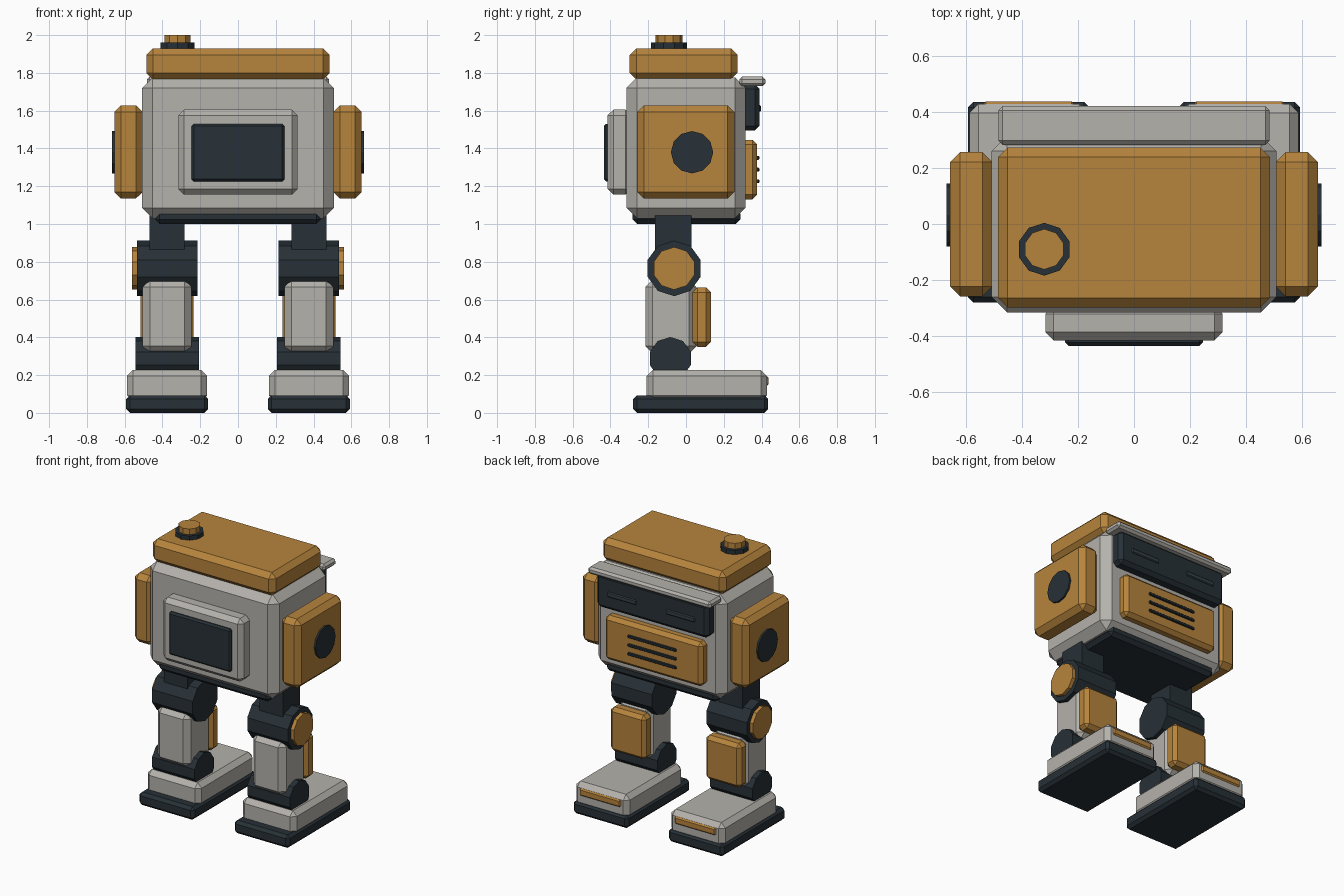
import bpy, bmesh
from math import pi
from mathutils import Matrix, Vector

if "Cube" in bpy.data.objects:
    bpy.data.objects.remove(bpy.data.objects["Cube"])


def material(name, rgb):
    m = bpy.data.materials.new(name)
    m.diffuse_color = (*rgb, 1)
    m.use_nodes = True
    m.node_tree.nodes["Principled BSDF"].inputs["Base Color"].default_value = m.diffuse_color
    return m


ORANGE = material("orange_paint", (0.47, 0.23, 0.045))
DARK = material("dark_metal", (0.02, 0.03, 0.038))
GREY = material("pale_metal", (0.46, 0.445, 0.41))
SLIT = material("eye_glass", (0.035, 0.05, 0.065))


def finish(name, bm, mat):
    mesh = bpy.data.meshes.new(name)
    bm.to_mesh(mesh)
    bm.free()
    mesh.materials.append(mat)
    ob = bpy.data.objects.new(name, mesh)
    bpy.context.collection.objects.link(ob)
    return ob


def box(name, x, y, z, mat, bevel=0.0):
    """Box from (min, max) ranges with a one-step chamfer."""
    bm = bmesh.new()
    size = Vector([r[1] - r[0] for r in (x, y, z)])
    mid = Vector([(r[1] + r[0]) / 2 for r in (x, y, z)])
    bmesh.ops.create_cube(bm, size=1, matrix=Matrix.Translation(mid) @ Matrix.Diagonal((*size, 1)))
    if bevel:
        bmesh.ops.bevel(bm, geom=bm.edges[:], offset=bevel, segments=1, affect='EDGES')
    return finish(name, bm, mat)


def cylinder(name, centre, radius, depth, mat, sides=10, along_x=False):
    bm = bmesh.new()
    mat4 = Matrix.Translation(centre)
    if along_x:  # corner pointing straight up
        mat4 = mat4 @ Matrix.Rotation(pi / 2, 4, 'X') @ Matrix.Rotation(pi / 2, 4, 'Y')
        mat4 = mat4 @ Matrix.Rotation(pi / 2, 4, 'Z')
        mat4 = Matrix.Translation(centre) @ Matrix(((0, 0, 1, 0), (1, 0, 0, 0), (0, 1, 0, 0), (0, 0, 0, 1)))
    bmesh.ops.create_cone(bm, cap_ends=True, segments=sides, radius1=radius,
                          radius2=radius, depth=depth, matrix=mat4)
    return finish(name, bm, mat)


def span(c, half):
    return (c - half, c + half)


# torso, roof and underside
box("torso", span(0, 0.507), (-0.315, 0.315), (1.03, 1.775), GREY, 0.055)
box("roof", span(0, 0.485), (-0.298, 0.273), (1.765, 1.93), ORANGE, 0.035)
box("belly_plate", span(0, 0.44), (-0.283, 0.288), (1.0, 1.08), DARK, 0.025)

# roof knob
cylinder("knob_base", (-0.32, -0.09, 1.94), 0.094, 0.04, DARK)
cylinder("knob", (-0.32, -0.09, 1.97), 0.072, 0.06, ORANGE)

# front panel and screen
box("front_panel", span(0, 0.316), (-0.415, -0.29), (1.155, 1.605), GREY, 0.03)
box("front_screen", span(0, 0.245), (-0.435, -0.39), (1.225, 1.53), DARK, 0.012)

# back visor, brow and vent panel
box("visor", span(0, 0.44), (0.28, 0.39), (1.495, 1.74), DARK, 0.025)
box("brow", span(0, 0.483), (0.282, 0.42), (1.73, 1.78), GREY, 0.015)
box("vent_panel", span(0, 0.385), (0.29, 0.377), (1.13, 1.445), ORANGE, 0.025)
for i in range(3):
    box(f"vent_slot_{i + 1}", span(0, 0.19), (0.36, 0.388), span(1.226 + i * 0.062, 0.01), DARK, 0.004)

for side, s in (("left", -1), ("right", 1)):
    leg = s * 0.375

    # eye slit
    box(f"{side}_eye_slit", span(s * 0.23, 0.115), (0.37, 0.398), span(1.612, 0.017), SLIT, 0.006)

    # side pod with round cap
    box(f"{side}_pod", span(s * 0.58, 0.075), (-0.258, 0.256), (1.135, 1.628), ORANGE, 0.035)
    cylinder(f"{side}_pod_cap", (s * 0.645, 0.032, 1.38), 0.112, 0.045, DARK, 12, True)

    # hip
    box(f"{side}_hip_post", span(leg, 0.093), (-0.163, 0.03), (0.8, 1.05), DARK)
    cylinder(f"{side}_hip_joint", (leg, -0.063, 0.765), 0.147, 0.32, DARK, 10, True)
    cylinder(f"{side}_hip_cap", (s * 0.54, -0.063, 0.765), 0.113, 0.04, ORANGE, 10, True)

    # shin, guard and ankle
    box(f"{side}_shin", span(leg, 0.13), (-0.215, 0.055), (0.315, 0.705), GREY, 0.038)
    box(f"{side}_shin_guard", span(leg, 0.14), (0.035, 0.132), (0.35, 0.663), ORANGE, 0.025)
    cylinder(f"{side}_ankle", (leg, -0.083, 0.288), 0.114, 0.335, DARK, 10, True)

    # foot
    box(f"{side}_foot", span(leg, 0.212), (-0.208, 0.428), (0.06, 0.228), GREY, 0.032)
    box(f"{side}_sole", span(leg, 0.217), (-0.28, 0.435), (0.0, 0.093), DARK, 0.02)
    box(f"{side}_toe_strip", span(leg, 0.165), (0.39, 0.437), (0.14, 0.198), ORANGE, 0.012)
